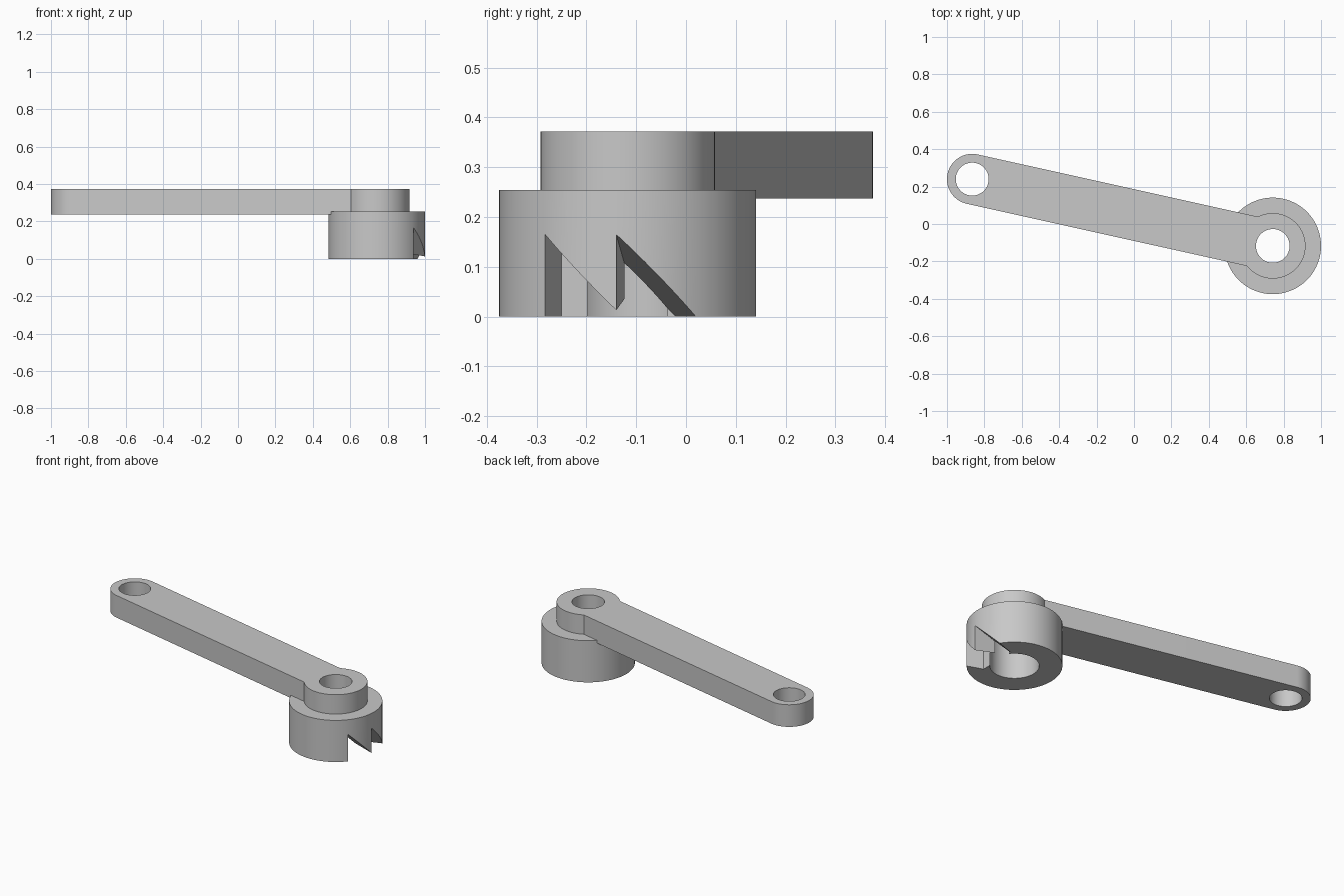
import bpy, bmesh, math
from mathutils import Vector

if "Cube" in bpy.data.objects:
    bpy.data.objects.remove(bpy.data.objects["Cube"])

HUB = Vector((0.742, -0.117, 0))
TIP = Vector((-0.865, 0.24, 0))
HUB_R, BOSS_R, ARM_R = 0.258, 0.175, 0.135

grey = bpy.data.materials.new("plain_grey")
grey.use_nodes = True
grey.diffuse_color = (0.58, 0.58, 0.58, 1)
grey.node_tree.nodes["Principled BSDF"].inputs["Base Color"].default_value = (0.58, 0.58, 0.58, 1)


def finish(bm, name):
    """Turn a bmesh into a linked object."""
    bmesh.ops.recalc_face_normals(bm, faces=bm.faces[:])
    mesh = bpy.data.meshes.new(name)
    bm.to_mesh(mesh)
    bm.free()
    mesh.materials.append(grey)
    ob = bpy.data.objects.new(name, mesh)
    bpy.context.collection.objects.link(ob)
    return ob


def arc(centre, radius, start, end, steps):
    return [centre + radius * Vector((math.cos(a), math.sin(a), 0))
            for a in (start + (end - start) * i / steps for i in range(steps + 1))]


def add_loop(bm, points):
    verts = [bm.verts.new(p) for p in points]
    return [bm.edges.new((verts[i - 1], verts[i])) for i in range(len(verts))]


def bisect(bm, faces, plane, clear=False):
    """Cut the faces along a plane and return the cut edges."""
    geom = set(faces)
    for f in faces:
        geom.update(f.edges)
        geom.update(f.verts)
    cut = bmesh.ops.bisect_plane(bm, geom=list(geom), dist=1e-6, plane_co=plane[0],
                                 plane_no=plane[1], clear_outer=clear)["geom_cut"]
    return [e for e in cut if isinstance(e, bmesh.types.BMEdge)]


# Arm plate: rounded far end, straight sides, round boss over the hub
heading = math.atan2(HUB.y - TIP.y, HUB.x - TIP.x)
join = math.pi - math.asin(ARM_R / BOSS_R)
base = Vector((0, 0, 0.237))
outline = arc(TIP, ARM_R, heading + math.pi / 2, heading + math.pi * 1.5, 48)
outline += arc(HUB, BOSS_R, heading - join, heading + join, 72)
bm = bmesh.new()
edges = add_loop(bm, [p + base for p in outline])
for centre, radius in ((TIP, 0.088), (HUB, 0.09)):
    edges += add_loop(bm, arc(centre + base, radius, 0, math.tau, 72)[:-1])
bmesh.ops.triangle_fill(bm, use_beauty=True, use_dissolve=False,
                        edges=edges, normal=(0, 0, 1))
raised = bmesh.ops.extrude_face_region(bm, geom=bm.faces[:], use_keep_orig=True)["geom"]
bmesh.ops.translate(bm, vec=(0, 0, 0.135),
                    verts=[v for v in raised if isinstance(v, bmesh.types.BMVert)])
arm = finish(bm, "arm")

# Hub: turned ring with a wide bore stepping to the pin hole
section = [(0.133, 0), (HUB_R, 0), (HUB_R, 0.254), (0.09, 0.254), (0.09, 0.2), (0.133, 0.2)]
ring = bmesh.new()
loops = [[ring.verts.new(p) for p in arc(HUB + Vector((0, 0, z)), r, 0, math.tau, 96)[:-1]]
         for r, z in section]
for k, upper in enumerate(loops):
    lower = loops[k - 1]
    for i in range(len(upper)):
        ring.faces.new((lower[i - 1], lower[i], upper[i], upper[i - 1]))


# Two saw-tooth notches, each bounded by a flat floor, a wall and a slope
def plane(inside, a, b, c):
    """Plane through three hub points, facing away from a point in the notch."""
    a, b, c = Vector(a), Vector(b), Vector(c)
    normal = (b - a).cross(c - a).normalized()
    if normal.dot(Vector(inside) - a) > 0:
        normal.negate()
    return HUB + a, normal


FLOOR = [(0.106, 0, 0), (0.106, 1, 0), (0.106, 0, 1)]
shapes = [
    ((0.2, -0.12, 0.05),
     [(0.1975, -0.166, 0), (0.106, -0.133, 0), (0.106, -0.133, 1)],
     [(0.1975, -0.166, 0.165), (0.257, -0.023, 0.013), (0.133, -0.007, 0.035)]),
    ((0.2, 0.03, 0.03),
     [(0.257, -0.023, 0), (0.133, -0.007, 0), (0.133, -0.007, 1)],
     [(0.257, -0.023, 0.165), (0.2186, 0.137, 0), (0.106, 0.097, 0)]),
]
notches = [[plane(inside, *pts) for pts in (FLOOR, wall, slope)]
           for inside, wall, slope in shapes]


def depth(point, notch):
    """Negative inside the notch."""
    return max(n.dot(point - co) for co, n in notch)


def remove_inside(bm, notch):
    bad = [f for f in bm.faces if depth(f.calc_center_median(), notch) < -1e-5]
    bmesh.ops.delete(bm, geom=bad, context='FACES')


# Outer surface of the hub, opened where the notches are
hub_bm = ring.copy()
for notch in notches:
    for cut in notch:
        near = [f for f in hub_bm.faces
                if f.calc_center_median().x > HUB.x + 0.06
                and min(v.co.z for v in f.verts) < 0.19]
        bisect(hub_bm, near, cut)
for notch in notches:
    remove_inside(hub_bm, notch)

# Inner faces of the notches: plane sections trimmed to each notch
for notch, other in (notches, notches[::-1]):
    for cut in notch:
        part = ring.copy()
        skin = part.faces[:]
        edges = bisect(part, skin, cut)
        skin = part.faces[:]
        bmesh.ops.triangle_fill(part, use_beauty=True, use_dissolve=False,
                                edges=edges, normal=cut[1])
        bmesh.ops.delete(part, geom=skin, context='FACES')
        for trim in notch:
            if trim is not cut:
                bisect(part, part.faces[:], trim, clear=True)
        for trim in other[1:]:
            bisect(part, part.faces[:], trim)
        remove_inside(part, other)
        piece = bpy.data.meshes.new("notch_face")
        part.to_mesh(piece)
        part.free()
        hub_bm.from_mesh(piece)
        bpy.data.meshes.remove(piece)
ring.free()
bmesh.ops.remove_doubles(hub_bm, verts=hub_bm.verts[:], dist=1e-5)
hub = finish(hub_bm, "toothed_hub")

# Smooth round walls, crisp edges
bpy.context.view_layer.objects.active = hub
for ob in bpy.context.view_layer.objects:
    ob.select_set(ob in (hub, arm))
bpy.ops.object.shade_smooth_by_angle(angle=math.radians(25))
